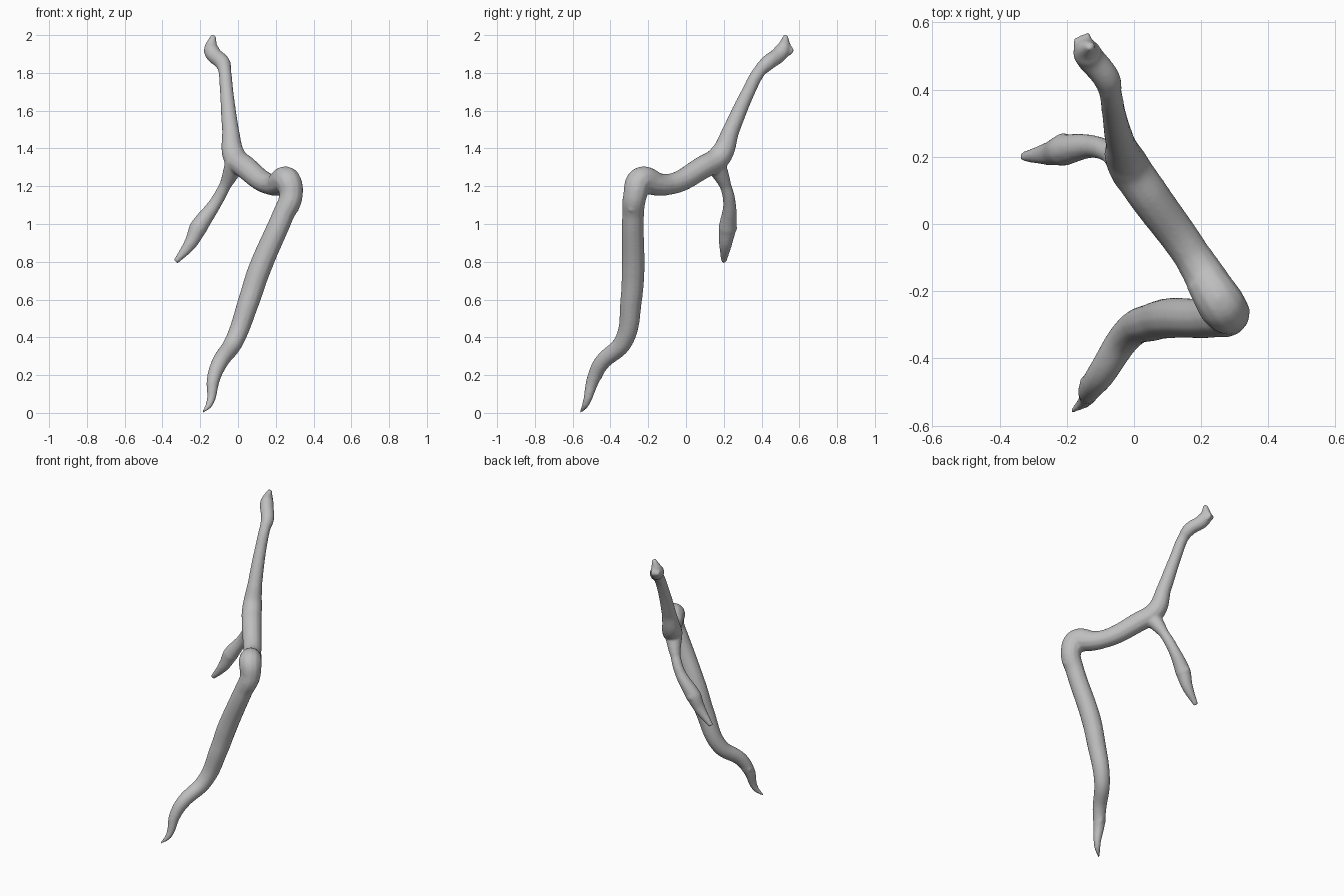
import bpy
import bmesh
from mathutils import Vector

cube = bpy.data.objects.get("Cube")
if cube:
    bpy.data.objects.remove(cube, do_unlink=True)

bark = bpy.data.materials.new("grey_bark")
bark.use_nodes = True
grey = (0.52, 0.52, 0.52, 1)
bark.diffuse_color = grey
bark.node_tree.nodes["Principled BSDF"].inputs["Base Color"].default_value = grey


def limb(name, points):
    """Closed tapering tube through (x, y, z, radius) points."""
    curve = bpy.data.curves.new(name, "CURVE")
    curve.dimensions = "3D"
    curve.bevel_depth = 1
    curve.bevel_resolution = 4
    curve.resolution_u = 12
    curve.use_fill_caps = True
    spline = curve.splines.new("BEZIER")
    spline.bezier_points.add(len(points) - 1)
    for knot, (x, y, z, radius) in zip(spline.bezier_points, points):
        knot.co = (x, y, z)
        knot.radius = radius
        knot.handle_left_type = "AUTO"
        knot.handle_right_type = "AUTO"
    limb_object = bpy.data.objects.new(name, curve)
    bpy.context.collection.objects.link(limb_object)
    return limb_object


def stub(name, tip, direction):
    """Short broken twig that ends at tip and grows along direction."""
    tip = Vector(tip)
    base = tip - Vector(direction).normalized() * 0.05
    return limb(name, [(*base, 0.033), (*tip, 0.013)])


LEFT, RIGHT = (1, 0, 0), (-1, 0, 0)
BACK = (0, 1, 0)

parts = [
    # Crooked lower stem with a hooked root tip
    limb("lower_stem", [
        (-.19, -.56, 0, .006), (-.15, -.53, .05, .02), (-.13, -.49, .18, .036),
        (-.1, -.45, .26, .043), (-.02, -.33, .38, .05), (.06, -.29, .6, .058),
        (.11, -.28, .75, .061), (.24, -.28, 1.05, .058), (.28, -.27, 1.15, .063),
        (.26, -.24, 1.23, .072), (.21, -.16, 1.22, .062)]),
    # Upper stem, rising from the bend to the back
    limb("upper_stem", [
        (.26, -.24, 1.23, .07), (.17, -.09, 1.21, .056), (.04, .09, 1.3, .062),
        (-.02, .18, 1.36, .062), (-.04, .24, 1.5, .045), (-.06, .33, 1.7, .036),
        (-.07, .39, 1.81, .034), (-.08, .43, 1.85, .041), (-.14, .51, 1.92, .043),
        (-.13, .53, 2, .013)]),
    # Drooping twig on the right
    limb("side_twig", [
        (-.01, .15, 1.33, .058), (-.07, .21, 1.2, .031), (-.12, .23, 1.11, .034),
        (-.21, .22, .98, .048), (-.25, .21, .9, .036), (-.33, .2, .8, .015)]),
    # Broken stubs and knots
    stub("fork_stub", (-.08, .23, 1.42), RIGHT),
    stub("root_stub", (-.16, -.47, .2), RIGHT),
    stub("twig_stub", (-.21, .27, .98), BACK),
    stub("crown_stub", (-.18, .54, 1.92), RIGHT),
    stub("stem_knot", (.32, -.29, 1.08), LEFT),
]

# Gather every limb into one branch
depsgraph = bpy.context.evaluated_depsgraph_get()
bm = bmesh.new()
for part in parts:
    evaluated = part.evaluated_get(depsgraph)
    bm.from_mesh(evaluated.to_mesh())
    evaluated.to_mesh_clear()
bmesh.ops.remove_doubles(bm, verts=bm.verts, dist=0.0001)
bmesh.ops.recalc_face_normals(bm, faces=bm.faces)
mesh = bpy.data.meshes.new("branch")
bm.to_mesh(mesh)
bm.free()
for part in parts:
    bpy.data.curves.remove(part.data)

branch = bpy.data.objects.new("branch", mesh)
bpy.context.collection.objects.link(branch)
mesh.materials.append(bark)

# Fuse the overlaps and soften the joints
fuse = branch.modifiers.new("fuse", "REMESH")
fuse.mode = "VOXEL"
fuse.voxel_size = 0.008
fuse.use_smooth_shade = True
soften = branch.modifiers.new("soften", "SMOOTH")
soften.factor = 0.5
soften.iterations = 6
